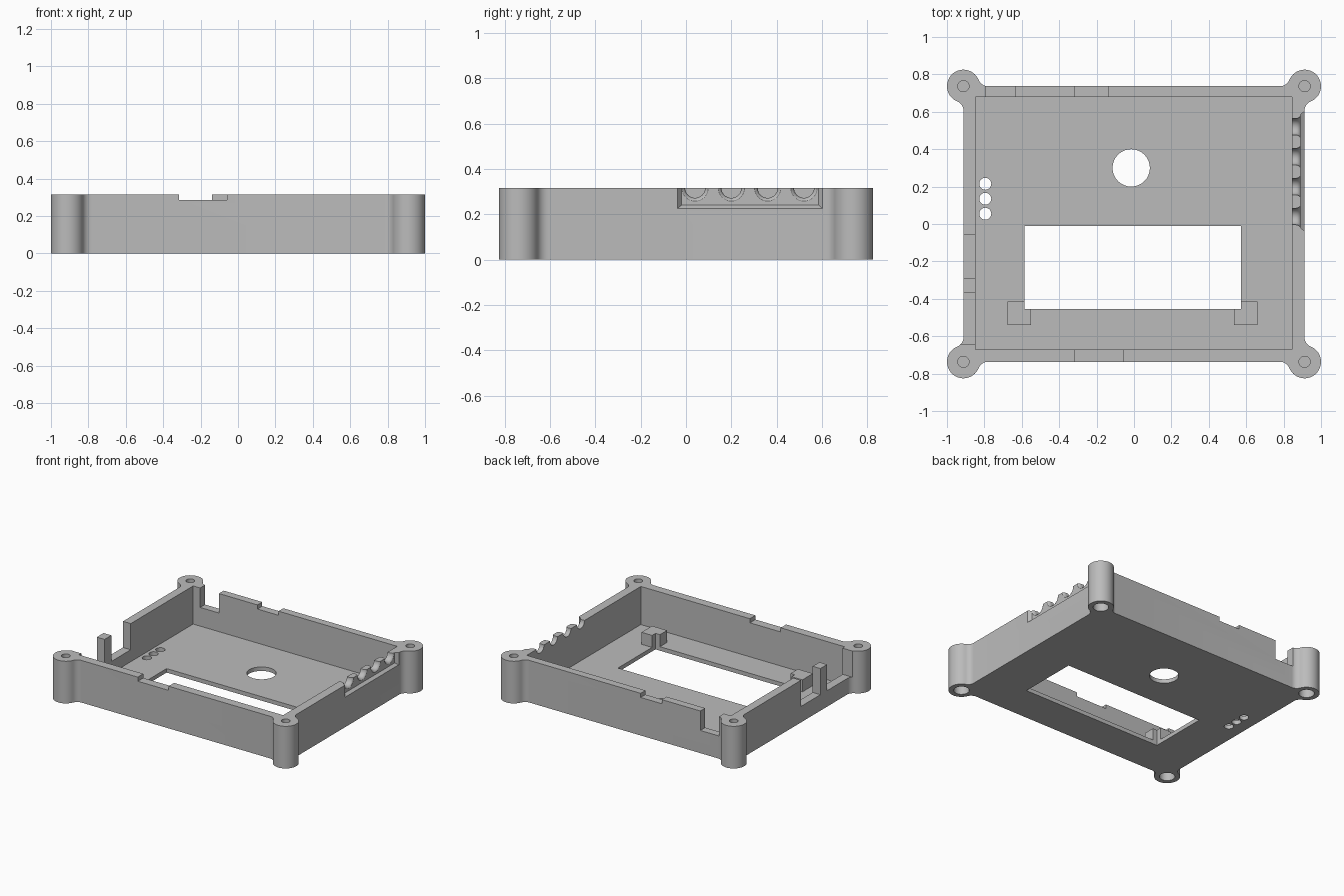
import bpy, bmesh
from math import pi, atan2, cos, sin, sqrt
from mathutils import Matrix, Vector

cube = bpy.data.objects.get("Cube")
if cube:
    bpy.data.objects.remove(cube)

H, FLOOR = 0.316, 0.03           # case height, floor thickness
PX, PY, PR = 0.912, 0.737, 0.088  # screw post centres and radius
RUN = 0.13                       # fillet start distance from the post centre

grey = bpy.data.materials.new("case_grey")
grey.use_nodes = True
COLOUR = (0.5, 0.5, 0.5, 1)
grey.diffuse_color = COLOUR
grey.node_tree.nodes["Principled BSDF"].inputs["Base Color"].default_value = COLOUR


def finish(name, bm):
    bmesh.ops.recalc_face_normals(bm, faces=bm.faces)
    mesh = bpy.data.meshes.new(name)
    bm.to_mesh(mesh)
    bm.free()
    mesh.materials.append(grey)
    ob = bpy.data.objects.new(name, mesh)
    bpy.context.collection.objects.link(ob)
    return ob


def box(name, x, y, z):
    bm = bmesh.new()
    bmesh.ops.create_cube(bm, size=1)
    for v in bm.verts:
        v.co = [r[0] if c < 0 else r[1] for c, r in zip(v.co, (x, y, z))]
    return finish(name, bm)


def lathe(name, profile, matrix, steps=32):
    """Solid of revolution about local z from (radius, height) points."""
    bm = bmesh.new()
    rings = [[bm.verts.new(matrix @ Vector((r * cos(a), r * sin(a), h)))
              for a in (2 * pi * i / steps for i in range(steps))] for r, h in profile]
    for low, high in zip(rings, rings[1:]):
        for i in range(steps):
            j = (i + 1) % steps
            bm.faces.new((low[i], low[j], high[j], high[i]))
    bm.faces.new(rings[0])
    bm.faces.new(rings[-1])
    return finish(name, bm)


def drill(x, y, r, low, high):
    return lathe("drill", [(r, low), (r, high)], Matrix.Translation((x, y, 0)))


def combine(target, tool, operation="DIFFERENCE"):
    mod = target.modifiers.new("combine", "BOOLEAN")
    mod.operation, mod.solver, mod.object = operation, "EXACT", tool
    bpy.context.view_layer.objects.active = target
    bpy.ops.object.modifier_apply(modifier=mod.name)
    bpy.data.objects.remove(tool)


def arc(cx, cy, r, start, end, n):
    return [Vector((cx + r * cos(start + (end - start) * i / n),
                    cy + r * sin(start + (end - start) * i / n), 0)) for i in range(n + 1)]


# Outer outline: straight walls flowing through fillets into round posts
fr = (RUN ** 2 - PR ** 2) / (2 * PR)
t = atan2(RUN, fr)
corner = (arc(fr, -RUN, fr, pi, pi - t, 8)
          + arc(0, 0, PR, -t, t + pi / 2, 28)[1:]
          + arc(-RUN, fr, fr, t - pi / 2, -pi / 2, 8)[1:])
bm = bmesh.new()
outline = []
for k, (sx, sy) in enumerate(((1, 1), (-1, 1), (-1, -1), (1, -1))):
    turn = Matrix.Rotation(k * pi / 2, 3, "Z")
    outline += [bm.verts.new(turn @ p + Vector((sx * PX, sy * PY, 0))) for p in corner]
base = bm.faces.new(outline)
top = bmesh.ops.extrude_face_region(bm, geom=[base])["geom"]
bmesh.ops.translate(bm, verts=[g for g in top if isinstance(g, bmesh.types.BMVert)], vec=(0, 0, H))
case = finish("case_shell", bm)

# Cavity, then the small support blocks at the window corners
combine(case, box("cavity", (-0.848, 0.845), (-0.672, 0.68), (FLOOR, 1)))
for x in ((-0.675, -0.55), (0.535, 0.66)):
    combine(case, box("support_block", x, (-0.54, -0.415), (FLOOR / 2, 0.12)), "UNION")

# Display window, round opening and indicator holes in the floor
combine(case, box("window", (-0.585, 0.572), (-0.455, -0.01), (-1, 1)))
combine(case, drill(-0.015, 0.3, 0.1, -1, 1))
for y in (0.055, 0.135, 0.215):
    combine(case, drill(-0.795, y, 0.032, -1, 1))

# Wall notches: front, back, back deep, left pair
for x, y, z in (((-0.315, -0.06), (-1, -0.66), 0.285),
                ((-0.315, -0.14), (0.67, 1), 0.285),
                ((-0.79, -0.635), (0.67, 1), 0.17),
                ((-1.1, -0.84), (-0.29, -0.06), 0.12),
                ((-1.1, -0.84), (-0.645, -0.37), 0.12)):
    combine(case, box("notch", x, y, (z, 1)))

# Right wall: chamfered recess with flared half-round slots
recess = box("recess", (0.89, 0.934), (-0.02, 0.585), (0.24, 1))
for v in recess.data.vertices:
    if v.co.x > 0.9:
        v.co.y += 0.035 if v.co.y > 0.3 else -0.035
        v.co.z -= 0.03
combine(case, recess)
for y in (0.04, 0.2, 0.36, 0.52):
    place = Matrix.Translation((0, y, H)) @ Matrix.Rotation(pi / 2, 4, "Y")
    flare = [(0.044, 0.8), (0.044, 0.866), (0.046, 0.876), (0.051, 0.885), (0.06, 0.891), (0.06, 0.95)]
    combine(case, lathe("slot", flare, place))

# Screw holes from above and wider counterbores from below
for x in (-PX, PX):
    for y in (-PY, PY):
        combine(case, drill(x, y, 0.03, 0.13, 1))
        combine(case, drill(x, y, 0.053, -1, 0.11))

bpy.ops.object.select_all(action="DESELECT")
case.select_set(True)
bpy.context.view_layer.objects.active = case
bpy.ops.object.shade_smooth_by_angle(angle=pi / 6)
